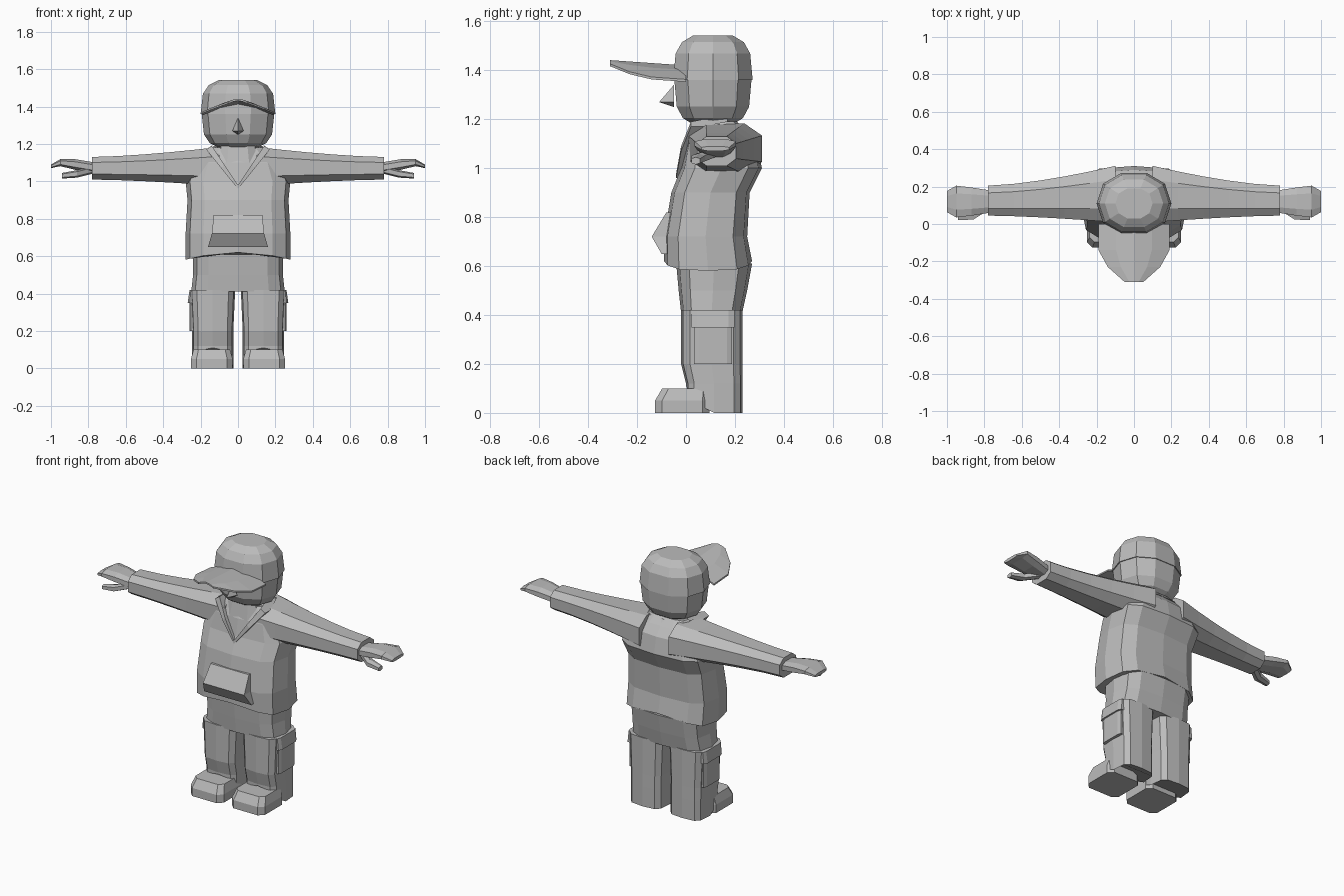
import bpy, bmesh, math
from mathutils import Vector

cube = bpy.data.objects.get("Cube")
if cube:
    bpy.data.objects.remove(cube)

shade = 0.5
grey = bpy.data.materials.new("plain grey")
grey.use_nodes = True
grey.diffuse_color = (shade, shade, shade, 1)
grey.node_tree.nodes["Principled BSDF"].inputs["Base Color"].default_value = grey.diffuse_color


def finish(name, bm, mirror=False):
    """Turn the bmesh into a flat shaded object, mirrored left to right on request."""
    bmesh.ops.recalc_face_normals(bm, faces=bm.faces)
    mesh = bpy.data.meshes.new(name)
    bm.to_mesh(mesh)
    bm.free()
    mesh.materials.append(grey)
    obj = bpy.data.objects.new(name, mesh)
    bpy.context.collection.objects.link(obj)
    if mirror:
        obj.modifiers.new("mirror", "MIRROR")


def skin(name, rings, mirror=False):
    """Bridge rings of points with quads and close both ends."""
    bm = bmesh.new()
    loops = [[bm.verts.new(point) for point in ring] for ring in rings]
    for lower, upper in zip(loops, loops[1:]):
        for i in range(len(lower)):
            bm.faces.new((lower[i - 1], lower[i], upper[i], upper[i - 1]))
    bm.faces.new(loops[0])
    bm.faces.new(loops[-1])
    finish(name, bm, mirror)


def outline(sides, square, turn):
    """Unit outline between a circle (square = 1) and a box (square = 0)."""
    points = []
    for i in range(sides):
        angle = math.tau * (i + turn) / sides
        pair = (round(math.cos(angle), 6), round(math.sin(angle), 6))
        points.append([math.copysign(abs(c) ** square, c) for c in pair])
    return points


def upright(name, rows, x=0, sides=12, square=0.6, turn=0, shape=None, mirror=False):
    """Stack outlines from rows of (height, half width, front, back)."""
    rings = []
    for z, half, front, back in rows:
        middle, depth = (front + back) / 2, (back - front) / 2
        ring = [Vector((x + half * u, middle + depth * v, z))
                for u, v in outline(sides, square, turn)]
        for point in ring:
            if shape:
                shape(point)
        rings.append(ring)
    skin(name, rings, mirror)


def sideways(name, rows, sides=8):
    """String outlines along x from rows of (x, y, z, half depth, half height)."""
    rings = [[(x, y + depth * u, z + height * v)
              for u, v in outline(sides, 0.75, 0.5)]
             for x, y, z, depth, height in rows]
    skin(name, rings, mirror=True)


def dome(name, size, angles):
    """Faceted, slightly boxy half ball around the middle of the head."""
    rows = []
    for angle in map(math.radians, angles):
        wide = math.cos(angle) ** 0.65
        tall = math.copysign(abs(math.sin(angle)) ** 0.65, angle)
        rows.append((1.36 + 0.19 * tall, 0.2 * size * wide,
                     0.11 - 0.17 * size * wide, 0.11 + 0.17 * size * wide))
    upright(name, rows, sides=10, square=0.9)


# Head, neck and cap
dome("head", 0.97, (-70, -47, -25, 0))
dome("cap", 1, (0, 25, 47, 70))
upright("neck", [(1.1, 0.12, 0, 0.22), (1.2, 0.1, 0.02, 0.2)], sides=10)

# Arched cap peak
rings = []
for y, half in [(0, 0.19), (-0.14, 0.19), (-0.23, 0.14), (-0.31, 0.05)]:
    arch = [Vector((f * half, y, 1.42 - 0.07 * y - 0.3 * half * abs(f) ** 1.6))
            for f in (-1, -0.5, 0, 0.5, 1)]
    thickness = Vector((0, 0, 0.01))
    rings.append(arch + [point - thickness for point in reversed(arch)])
skin("cap_peak", rings)

# Nose: a small pyramid
bm = bmesh.new()
tip = bm.verts.new((0, -0.11, 1.27))
base = [bm.verts.new((x, -0.05, z))
        for x, z in [(0, 1.34), (-0.03, 1.27), (0, 1.25), (0.03, 1.27)]]
for i in range(len(base)):
    bm.faces.new((tip, base[i - 1], base[i]))
finish("nose", bm)


# Sweater with a hem that dips at the sides
def dip_hem(point):
    if point.z < 0.65:
        point.z -= 0.5 * point.x ** 2


upright("sweater_body", [
    (0.62, 0.28, -0.09, 0.27), (0.72, 0.28, -0.09, 0.25),
    (0.9, 0.27, -0.06, 0.26), (1, 0.28, -0.02, 0.31),
    (1.1, 0.24, 0, 0.29), (1.18, 0.14, 0.04, 0.22)], shape=dip_hem)

# Sleeves taper quickly at the shoulder and slowly to the cuff
sleeve = []
for step in range(6):
    t = step / 5
    swell = (1 - t) ** 1.5
    sleeve.append((0.1 + 0.68 * t, 0.125 + 0.035 * swell, 1.07 + 0.01 * swell,
                   0.085 + 0.075 * swell, 0.064 + 0.046 * swell))
sideways("sleeves", sleeve)

# Mitten hands and separate thumbs
sideways("hands", [
    (0.75, 0.12, 1.07, 0.06, 0.03), (0.87, 0.12, 1.09, 0.08, 0.03),
    (0.95, 0.12, 1.1, 0.09, 0.02), (1, 0.12, 1.08, 0.06, 0.01)])
sideways("thumbs", [
    (0.78, 0.1, 1.06, 0.03, 0.02), (0.86, 0.05, 1.04, 0.03, 0.02),
    (0.94, 0.04, 1.03, 0.02, 0.015)], sides=6)

# Raised V collar, running up over the shoulders
rings = []
for x, y, z in [(0, -0.04, 0.96), (0.09, -0.02, 1.07), (0.17, 0.02, 1.17), (0.14, 0.12, 1.19)]:
    outer, inner = Vector((x, y, z)), Vector((0.82 * x, y, z + 0.02))
    inward = Vector((0, 0.05, 0))
    rings.append([outer, inner, inner + inward, outer + inward])
skin("collar", rings, mirror=True)
upright("collar_back", [(1.15, 0.16, 0.09, 0.25), (1.19, 0.13, 0.1, 0.21)], sides=10)

# Front pouch on the sweater
upright("front_pouch", [
    (0.65, 0.16, -0.1, 0), (0.72, 0.14, -0.14, 0), (0.82, 0.13, -0.08, 0)],
    sides=4, square=0, turn=0.5)


# Trousers, with leg hems lifted over the shoes
def lift_hem(point):
    if point.z < 0.1:
        point.z = max(0, min(0.11, 0.11 - 2 * point.y))


upright("hips", [(0.41, 0.25, -0.02, 0.23), (0.5, 0.24, -0.03, 0.25), (0.61, 0.24, -0.04, 0.27)])
upright("legs", [(0, 0.11, 0, 0.23), (0.12, 0.11, 0, 0.23),
                 (0.2, 0.11, -0.02, 0.23), (0.42, 0.12, -0.02, 0.23)],
        x=0.135, square=0.5, shape=lift_hem, mirror=True)

# Leg pockets with flaps
boxy = dict(sides=8, square=0.35, turn=0.5, mirror=True)
upright("leg_pockets", [(0.2, 0.03, 0.03, 0.19), (0.36, 0.03, 0.03, 0.19)], x=0.23, **boxy)
upright("pocket_flaps", [(0.35, 0.04, 0.02, 0.2), (0.42, 0.03, 0.02, 0.2)], x=0.23, **boxy)

# Shoes
upright("shoes", [(0, 0.115, -0.13, 0.1), (0.05, 0.115, -0.13, 0.1), (0.1, 0.1, -0.1, 0.1)],
        x=0.14, **boxy)
